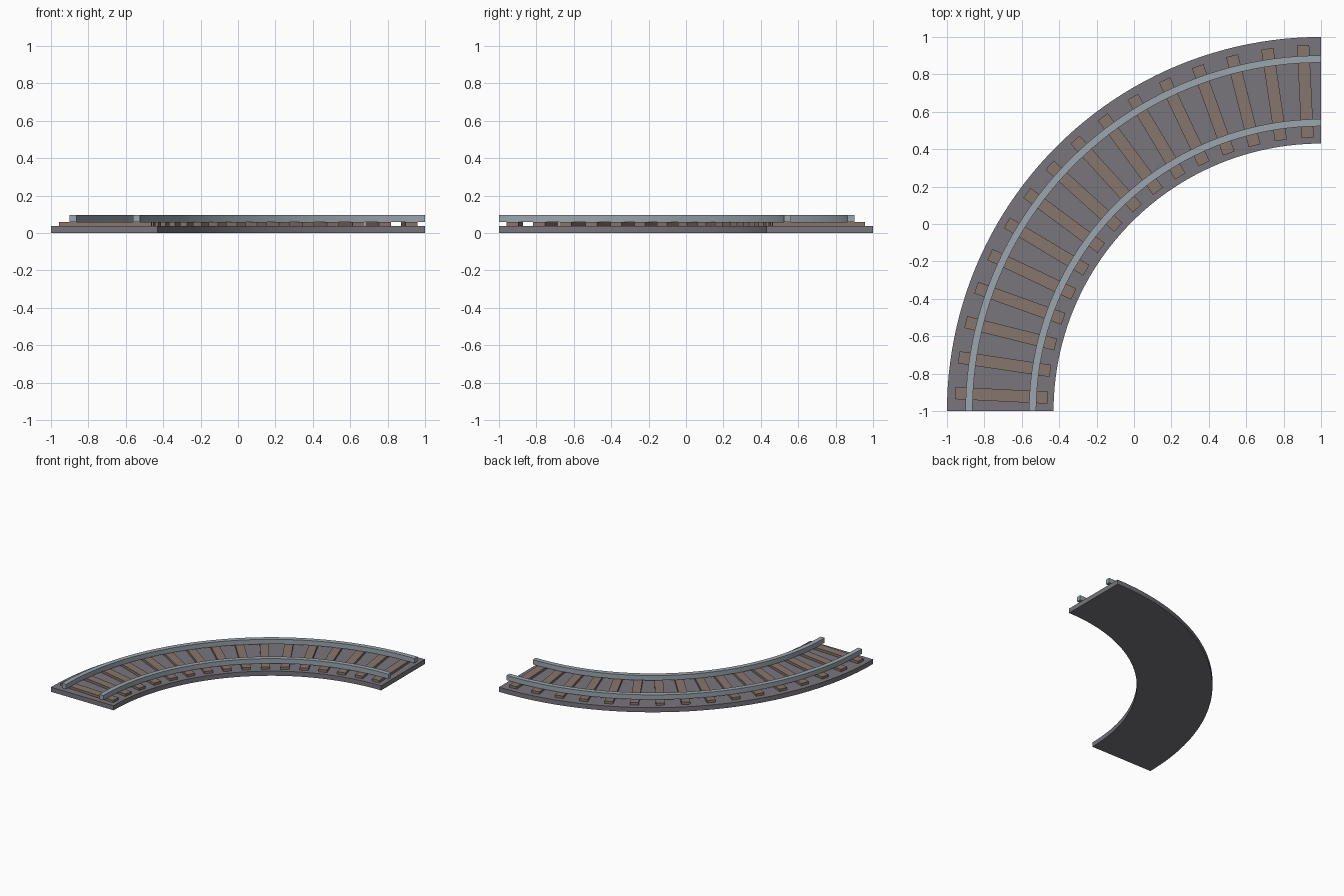
import bpy, bmesh, math

if "Cube" in bpy.data.objects:
    bpy.data.objects.remove(bpy.data.objects["Cube"])

CX, CY = 1.0, -1.0      # centre of the quarter curve
SEGS = 48
SLEEPERS = 16


def material(name, rgb):
    m = bpy.data.materials.new(name)
    m.diffuse_color = (*rgb, 1)
    m.use_nodes = True
    m.node_tree.nodes["Principled BSDF"].inputs["Base Color"].default_value = m.diffuse_color
    return m


def add_object(name, bm, mat, smooth=False):
    bmesh.ops.recalc_face_normals(bm, faces=bm.faces)
    mesh = bpy.data.meshes.new(name)
    bm.to_mesh(mesh)
    bm.free()
    mesh.materials.append(mat)
    ob = bpy.data.objects.new(name, mesh)
    bpy.context.collection.objects.link(ob)
    if smooth:
        bpy.ops.object.select_all(action='DESELECT')
        ob.select_set(True)
        bpy.context.view_layer.objects.active = ob
        bpy.ops.object.shade_smooth_by_angle(angle=math.radians(30))
    return ob


def polar(r, a, z):
    return (CX + r * math.cos(a), CY + r * math.sin(a), z)


def arc_sweep(name, r0, r1, z0, z1, mat):
    """Rectangular profile swept through the quarter turn, with end caps."""
    bm = bmesh.new()
    rings = []
    for i in range(SEGS + 1):
        a = math.pi / 2 * (1 + i / SEGS)
        rings.append([bm.verts.new(polar(r, a, z))
                      for r, z in ((r0, z0), (r1, z0), (r1, z1), (r0, z1))])
    for p, q in zip(rings, rings[1:]):
        for k in range(4):
            n = (k + 1) % 4
            bm.faces.new((p[k], p[n], q[n], q[k]))
    bm.faces.new(rings[0])
    bm.faces.new(rings[-1])
    return add_object(name, bm, mat, smooth=True)


stone = material("ballast_grey", (0.19, 0.18, 0.20))
wood = material("sleeper_brown", (0.24, 0.18, 0.155))
steel = material("rail_steel", (0.33, 0.38, 0.42))

# Track bed
arc_sweep("track_bed", 1.43, 2.0, 0.0, 0.038, stone)

# Rails resting on the sleepers
arc_sweep("inner_rail", 1.523, 1.561, 0.058, 0.097, steel)
arc_sweep("outer_rail", 1.863, 1.901, 0.058, 0.097, steel)

# Straight sleepers, fanned around the curve
for i in range(SLEEPERS):
    a = math.pi / 2 * (1 + (i + 0.5) / SLEEPERS)
    bm = bmesh.new()
    bmesh.ops.create_cube(bm, size=1)
    for v in bm.verts:
        v.co.x *= 0.495
        v.co.y *= 0.065
        v.co.z *= 0.024
    ob = add_object(f"sleeper_{i + 1:02d}", bm, wood)
    ob.location = polar(1.7105, a, 0.046)
    ob.rotation_euler.z = a
